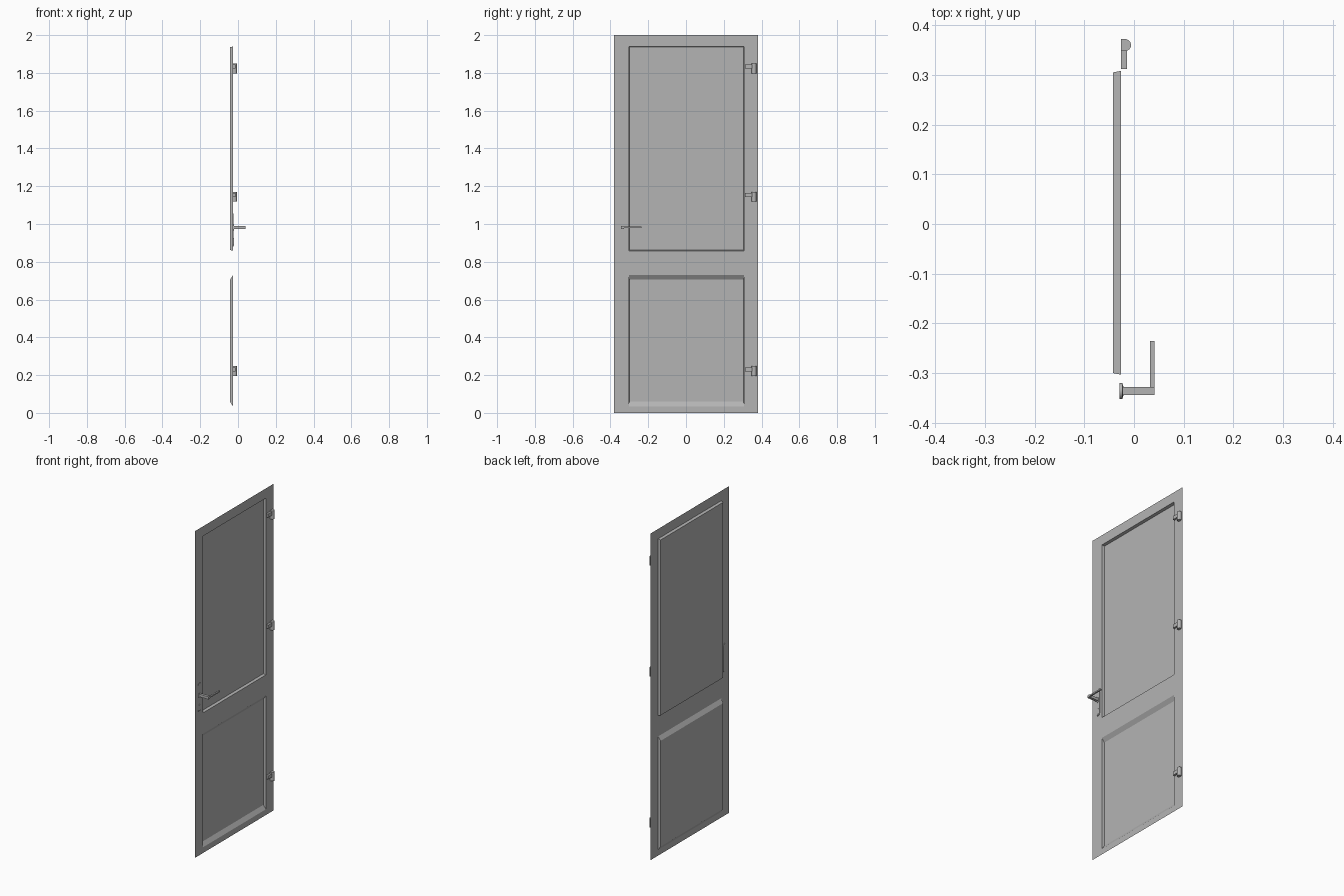
import bpy, bmesh, math

if "Cube" in bpy.data.objects:
    bpy.data.objects.remove(bpy.data.objects["Cube"])

grey = bpy.data.materials.new("mid_grey")
grey.diffuse_color = (0.455, 0.455, 0.455, 1)
grey.use_nodes = True
grey.node_tree.nodes["Principled BSDF"].inputs["Base Color"].default_value = grey.diffuse_color
FACE = -0.026   # x of the door sheet
BACK = -0.042   # x of the recessed panels


def finish(bm, name, smooth=False):
    bmesh.ops.remove_doubles(bm, verts=bm.verts, dist=1e-5)
    bmesh.ops.recalc_face_normals(bm, faces=bm.faces)
    me = bpy.data.meshes.new(name)
    bm.to_mesh(me)
    bm.free()
    me.materials.append(grey)
    ob = bpy.data.objects.new(name, me)
    bpy.context.collection.objects.link(ob)
    if smooth:
        bpy.ops.object.select_all(action='DESELECT')
        ob.select_set(True)
        bpy.context.view_layer.objects.active = ob
        bpy.ops.object.shade_smooth_by_angle(angle=math.radians(35))
    return ob


def box(bm, x0, x1, y0, y1, z0, z1):
    vs = bmesh.ops.create_cube(bm, size=1)["verts"]
    for v in vs:
        v.co = (x1 if v.co.x > 0 else x0, y1 if v.co.y > 0 else y0, z1 if v.co.z > 0 else z0)


def prism(bm, pts, offset):
    """Closed solid: an outline swept along an offset."""
    a = [bm.verts.new(p) for p in pts]
    b = [bm.verts.new([c + d for c, d in zip(p, offset)]) for p in pts]
    bm.faces.new(a)
    bm.faces.new(b[::-1])
    for k in range(len(a)):
        m = (k + 1) % len(a)
        bm.faces.new((a[k], a[m], b[m], b[k]))


def rect(x, y0, y1, z0, z1):
    return [(x, y0, z0), (x, y1, z0), (x, y1, z1), (x, y0, z1)]


# Door sheet: open frame with two recessed panels
bm = bmesh.new()
ys = [-0.38, -0.303, 0.308, 0.38]
zs = [0, 0.035, 0.73, 0.858, 1.94, 2.0]
inset_z = {1: 0.024, 3: 0.004}
for i in range(3):
    for j in range(5):
        o = [bm.verts.new(p) for p in rect(FACE, ys[i], ys[i + 1], zs[j], zs[j + 1])]
        if i == 1 and j in inset_z:
            d = inset_z[j]
            n = [bm.verts.new(p) for p in
                 rect(BACK, ys[i] + 0.003, ys[i + 1] - 0.003, zs[j] + d, zs[j + 1] - d)]
            bm.faces.new(n)
            for k in range(4):
                m = (k + 1) % 4
                bm.faces.new((o[k], o[m], n[m], n[k]))
        else:
            bm.faces.new(o)
finish(bm, "door_panel_sheet")

# Hinges: leaf plus rounded knuckle
for n, zc in enumerate((0.221, 1.144, 1.824)):
    bm = bmesh.new()
    box(bm, FACE, -0.014, 0.312, 0.349, zc - 0.002, zc + 0.02)
    finish(bm, f"hinge_leaf_{n + 1}")
    bm = bmesh.new()
    arc = [(-0.018 + 0.012 * math.cos(a), 0.36 + 0.012 * math.sin(a), zc - 0.026)
           for a in (math.radians(-90 + 15 * k) for k in range(13))]
    prism(bm, [(FACE, 0.348, zc - 0.026)] + arc + [(FACE, 0.372, zc - 0.026)], (0, 0, 0.052))
    finish(bm, f"hinge_knuckle_{n + 1}", True)


def rounded_plate(name, x0, x1, yc, r, z0, z1):
    """Vertical plate with half-round ends."""
    pts = []
    for zc, start in ((z1 - r, 0), (z0 + r, 180)):
        for k in range(13):
            a = math.radians(start + 15 * k)
            pts.append((x0, yc + r * math.cos(a), zc + r * math.sin(a)))
    bm = bmesh.new()
    prism(bm, pts, (x1 - x0, 0, 0))
    finish(bm, name, True)


# Lock plate, handle rosette and keyhole cover
rounded_plate("lock_plate", -0.029, -0.0235, -0.336, 0.016, 0.88, 1.055)
rounded_plate("handle_rosette", -0.0255, -0.022, -0.336, 0.013, 0.965, 0.997)
rounded_plate("keyhole_cover", -0.0255, -0.021, -0.336, 0.010, 0.885, 0.927)

# Lever handle: spindle and grip
bm = bmesh.new()
box(bm, -0.024, 0.041, -0.344, -0.328, 0.974, 0.99)
finish(bm, "handle_spindle")
bm = bmesh.new()
box(bm, 0.032, 0.041, -0.33, -0.235, 0.978, 0.986)
finish(bm, "handle_grip")
